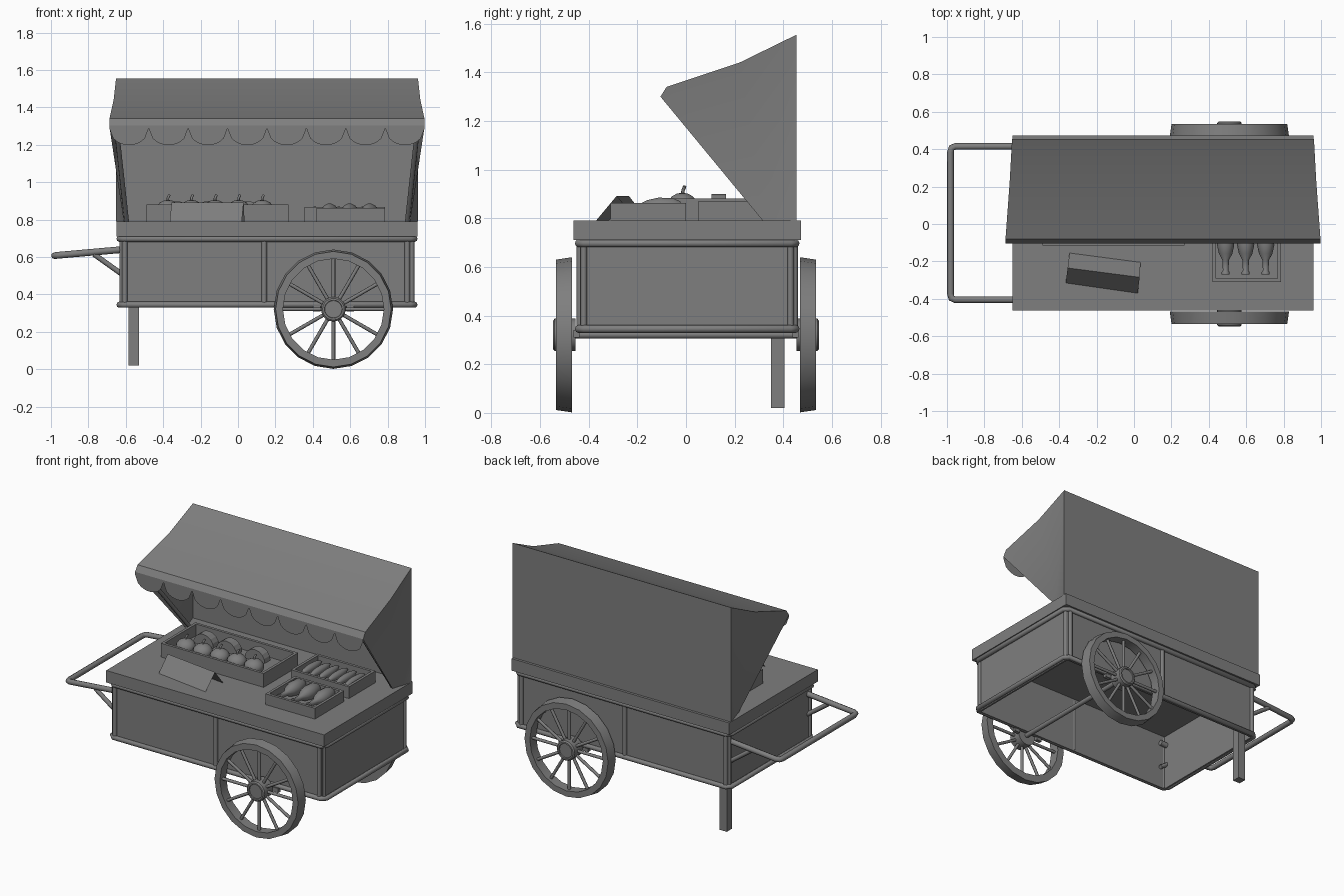
import bpy, bmesh
from math import sin, cos, pi, sqrt, radians
from mathutils import Vector

cube = bpy.data.objects.get("Cube")
if cube:
    bpy.data.objects.remove(cube, do_unlink=True)

grey = bpy.data.materials.new("plain grey")
grey.use_nodes = True
grey.diffuse_color = (0.21, 0.21, 0.21, 1)
grey.node_tree.nodes["Principled BSDF"].inputs["Base Color"].default_value = grey.diffuse_color

CX, CY = 0.155, 0.005  # centre of the cart body


def link(name, data):
    ob = bpy.data.objects.new(name, data)
    bpy.context.collection.objects.link(ob)
    data.materials.append(grey)
    return ob


def mesh(name, verts, faces, smooth=False, fix=True):
    me = bpy.data.meshes.new(name)
    me.from_pydata(verts, [], faces)
    if fix:
        bm = bmesh.new()
        bm.from_mesh(me)
        bmesh.ops.recalc_face_normals(bm, faces=bm.faces)
        bm.to_mesh(me)
        bm.free()
    ob = link(name, me)
    if smooth:
        bpy.ops.object.select_all(action="DESELECT")
        ob.select_set(True)
        bpy.context.view_layer.objects.active = ob
        bpy.ops.object.shade_smooth_by_angle(angle=radians(35))
    return ob


def box(name, x0, x1, y0, y1, z0, z1):
    verts = [(x, y, z) for x in (x0, x1) for y in (y0, y1) for z in (z0, z1)]
    faces = [(0, 1, 3, 2), (4, 6, 7, 5), (0, 4, 5, 1), (2, 3, 7, 6), (0, 2, 6, 4), (1, 5, 7, 3)]
    return mesh(name, verts, faces)


def lathe(name, profile, n, loc, rot=(0, 0, 0), ring=False):
    """Revolve (radius, height) points about z; ring closes the profile, else the ends are capped."""
    k = len(profile)
    verts = [(r * cos(2 * pi * i / n), r * sin(2 * pi * i / n), h) for i in range(n) for r, h in profile]
    faces = []
    for i in range(n):
        a, b = i * k, (i + 1) % n * k
        for j in range(k if ring else k - 1):
            m = (j + 1) % k
            faces.append((a + j, b + j, b + m, a + m))
    if not ring:
        faces += [tuple(i * k for i in range(n)), tuple(i * k + k - 1 for i in range(n))]
    ob = mesh(name, verts, faces, True)
    ob.location, ob.rotation_euler = loc, rot
    return ob


def tube(name, points, radius, closed=False):
    cu = bpy.data.curves.new(name, "CURVE")
    cu.dimensions = "3D"
    cu.bevel_depth, cu.bevel_resolution, cu.use_fill_caps = radius, 2, True
    sp = cu.splines.new("POLY")
    sp.points.add(len(points) - 1)
    for p, co in zip(sp.points, points):
        p.co = (*co, 1)
    sp.use_cyclic_u = closed
    return link(name, cu)


def ball(name, loc, scale):
    prof = [(max(sin(pi * i / 8), 0.02), -cos(pi * i / 8)) for i in range(9)]
    ob = lathe(name, prof, 14, loc)
    ob.scale = scale
    return ob


# Body: four thin walls, open underneath, with a counter on top
HX, HY, T = 0.775, 0.44, 0.012
for s, side in ((-1, "right"), (1, "left")):
    x = CX + s * HX
    box(side + "_wall", min(x, x - s * T), max(x, x - s * T), CY - HY, CY + HY, 0.33, 0.715)
for s, side in ((-1, "front"), (1, "back")):
    y = CY + s * HY
    box(side + "_wall", CX - HX, CX + HX, min(y, y - s * T), max(y, y - s * T), 0.33, 0.715)
box("counter", -0.65, 0.96, -0.463, 0.472, 0.71, 0.79)

# Rounded rails round the body, and upright trims
for name, z in (("lower_rail", 0.345), ("upper_rail", 0.697)):
    a, b, c = 0.79, 0.447, 0.025
    pts = []
    for sx, sy in ((1, 1), (-1, 1), (-1, -1), (1, -1)):
        pair = [(CX + sx * a, CY + sy * (b - c), z), (CX + sx * (a - c), CY + sy * b, z)]
        pts += pair if sx == sy else pair[::-1]
    tube(name, pts, 0.016, True)
for s in (-1, 1):
    for x in (CX - HX + 0.015, 0.14, CX + HX - 0.025):
        tube("upright_trim", [(x, CY + s * HY, 0.34), (x, CY + s * HY, 0.70)], 0.015)
    for x in (CX - HX, CX + HX):
        tube("end_trim", [(x, CY + s * (HY - 0.015), 0.34), (x, CY + s * (HY - 0.015), 0.70)], 0.013)

# Support leg
box("support_leg", -0.585, -0.53, 0.35, 0.405, 0.02, 0.70)

# Push handle with braces
hy = 0.41
tube("push_handle", [(-0.56, -hy + CY, 0.645), (-0.955, -hy + CY, 0.61), (-0.975, -hy + CY + 0.008, 0.608),
                     (-0.981, -hy + CY + 0.03, 0.607), (-0.981, hy + CY - 0.03, 0.607),
                     (-0.975, hy + CY - 0.008, 0.608), (-0.955, hy + CY, 0.61), (-0.56, hy + CY, 0.645)], 0.018)
for s in (-1, 1):
    tube("handle_brace", [(-0.77, s * hy + CY, 0.615), (-0.56, s * hy + CY, 0.465)], 0.014)

# Axle and spoked wheels
WX, WZ = 0.51, 0.321
tube("axle", [(WX, -0.5, WZ), (WX, 0.5, WZ)], 0.016)
for s in (-1, 1):
    turn = (-s * pi / 2, 0, 0)
    lathe("wheel_rim", [(0.319, 0.468), (0.309, 0.535), (0.27, 0.535), (0.27, 0.468)], 20, (WX, 0, WZ), turn, True)
    lathe("wheel_hub", [(0.066, 0.455), (0.066, 0.54), (0.058, 0.547), (0.048, 0.547), (0.046, 0.54)],
          20, (WX, 0, WZ), turn)
    for i in range(12):
        d = Vector((cos(pi * i / 6), 0, sin(pi * i / 6)))
        c = Vector((WX, s * 0.503, WZ))
        tube("wheel_spoke", [c + d * 0.05, c + d * 0.28], 0.01)
    for x in (WX - 0.09, WX + 0.09):
        box("axle_bracket", x - 0.02, x + 0.02, s * 0.45 - 0.012, s * 0.45 + 0.012, 0.31, 0.34)

# Awning: back sheet, sloping roof, folded sides
rows = [(0.807, 0.455, 0.79), (0.807, 0.455, 1.555), (0.82, 0.22, 1.44), (0.842, -0.08, 1.34), (0.843, -0.105, 1.30)]
verts = [(CX + s * w, y, z) for w, y, z in rows for s in (-1, 1)]
verts += [(CX + s * 0.765, 0.32, 0.785) for s in (-1, 1)]
faces = [(2 * i, 2 * i + 1, 2 * i + 3, 2 * i + 2) for i in range(4)]
for side in (0, 1):
    for i in range(4):
        tri = (2 * i + side, 2 * i + 2 + side, 10 + side)
        faces.append(tri if side == 0 else tri[::-1])
mesh("awning", verts, faces, True)

# Scalloped valance
verts, steps, w = [], 10, 0.843
for k in range(8):
    for i in range(steps + 1):
        t = -1 + 2 * i / steps
        x = CX - w + 2 * w * (k + (t + 1) / 2) / 8
        verts += [(x, -0.105, 1.302), (x, -0.105, 1.288 - 0.09 * sqrt(max(0, 1 - t * t)))]
faces = [(i, i + 1, i + 3, i + 2) for i in range(0, len(verts) - 2, 2)]
mesh("valance", verts, faces, fix=False)

# Awning support poles
for s in (-1, 1):
    tube("awning_pole", [(CX + s * 0.75, 0.345, 0.785), (CX + s * 0.805, -0.06, 1.29)], 0.013)


# Goods trays
def tray(name, x0, x1, y0, y1, top):
    t = 0.018
    box(name + "_floor", x0, x1, y0, y1, 0.788, 0.805)
    for a, b in ((x0, x0 + t), (x1 - t, x1)):
        box(name + "_end", a, b, y0, y1, 0.79, top)
    for a, b in ((y0, y0 + t), (y1 - t, y1)):
        box(name + "_side", x0 + t, x1 - t, a, b, 0.79, top)


tray("large_tray", -0.49, 0.27, -0.115, 0.25, 0.882)
tray("bottle_tray", 0.42, 0.785, -0.31, 0.0, 0.862)
tray("small_goods_tray", 0.355, 0.785, 0.05, 0.33, 0.868)

# Pumpkins with stalks, and melon wedges behind them
for i in range(5):
    x = -0.375 + 0.126 * i
    ball("pumpkin", (x, -0.015, 0.855), (0.062, 0.062, 0.05))
    tube("pumpkin_stalk", [(x, -0.015, 0.895), (x, -0.012, 0.915), (x + 0.008, -0.005, 0.932)], 0.007)
for x in (-0.33, -0.16, 0.05):
    arc = [(0.075 * cos(pi * i / 8), 0.075 * sin(pi * i / 8)) for i in range(9)]
    n = len(arc)
    verts = [(x + a, y, 0.825 + b) for y in (0.105, 0.165) for a, b in arc]
    faces = [tuple(range(n)), tuple(range(n, 2 * n))]
    faces += [(i, (i + 1) % n, (i + 1) % n + n, i + n) for i in range(n)]
    mesh("melon_wedge", verts, faces)

# Lying bottles and long vegetables
for x in (0.49, 0.597, 0.704):
    lathe("bottle", [(0.03, 0), (0.044, 0.03), (0.046, 0.09), (0.036, 0.135), (0.018, 0.17), (0.015, 0.225),
                     (0.021, 0.235), (0.021, 0.247)], 14, (x, -0.023, 0.84), (pi / 2, 0, 0))
for i in range(6):
    ball("long_vegetable", (0.41 + 0.064 * i, 0.19, 0.845), (0.025, 0.105, 0.025))

# Folded tent sign on the counter
verts = [(-0.365, -0.315, 0.79), (0.02, -0.37, 0.79), (-0.355, -0.235, 0.892), (0.03, -0.285, 0.892),
         (-0.345, -0.155, 0.79), (0.035, -0.205, 0.79)]
mesh("tent_sign", verts, [(0, 1, 3, 2), (2, 3, 5, 4)], fix=False)
